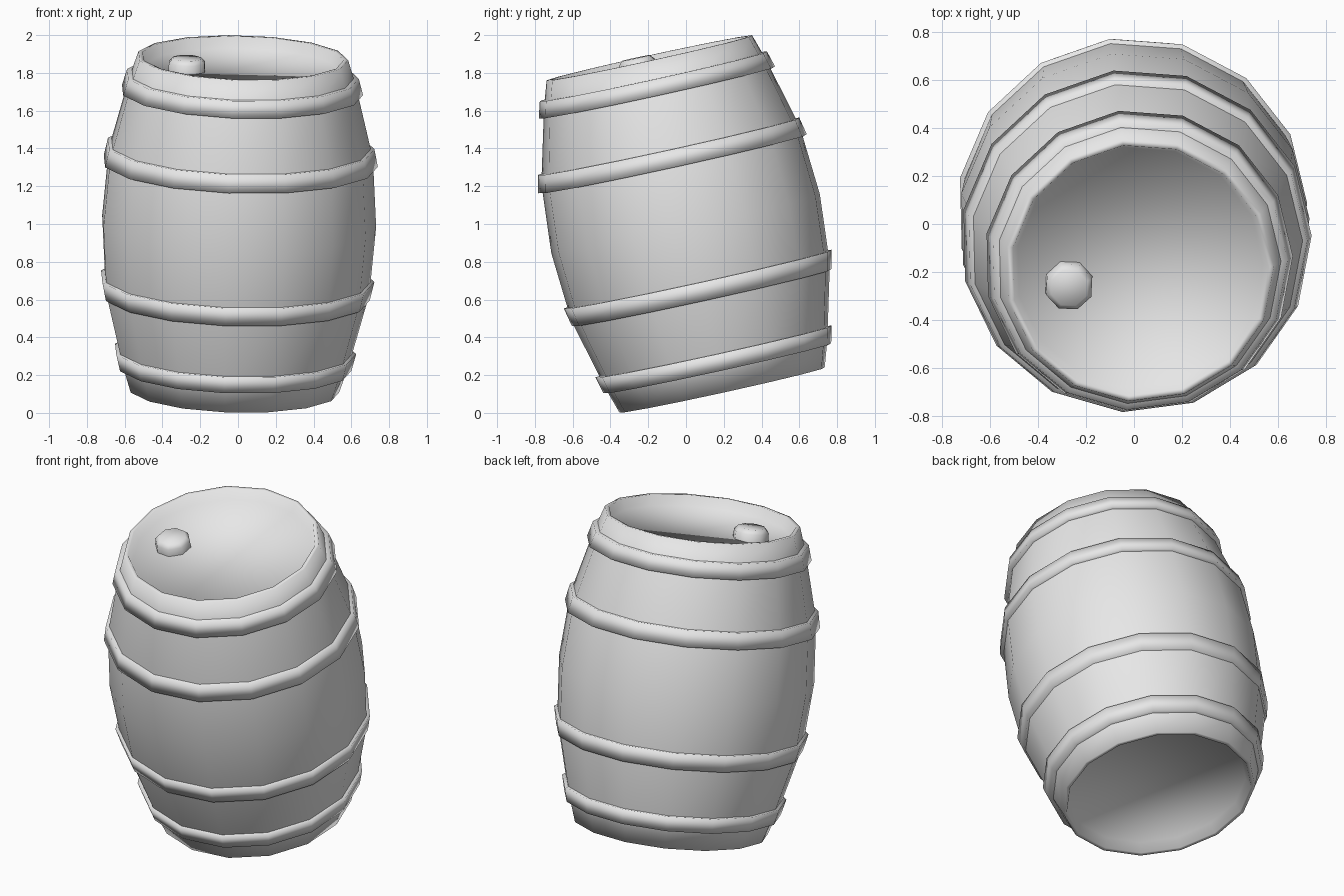
import bpy, bmesh, math
from mathutils import Matrix, Vector

if "Cube" in bpy.data.objects:
    bpy.data.objects.remove(bpy.data.objects["Cube"])

SIDES = 15
PHASE = math.radians(1.5)

grey = bpy.data.materials.new("light_grey")
grey.diffuse_color = (0.8, 0.8, 0.8, 1)
grey.use_nodes = True
grey.node_tree.nodes["Principled BSDF"].inputs["Base Color"].default_value = grey.diffuse_color

# Barrel frame: leaning towards the front and very slightly to the right
axis = Vector((0.026, -0.214, 0.977)).normalized()
lean = Matrix.Translation((0, 0, 1)) @ Vector((0, 0, 1)).rotation_difference(axis).to_matrix().to_4x4()


def lathe(name, profile, sides=SIDES, phase=PHASE, centre=(0, 0), cap_start=False, cap_end=False):
    """Revolve (radius, height) points round the barrel axis."""
    bm = bmesh.new()
    rings = []
    for r, h in profile:
        rings.append([bm.verts.new((centre[0] + r * math.cos(phase + math.tau * i / sides),
                                    centre[1] + r * math.sin(phase + math.tau * i / sides), h))
                      for i in range(sides)])
    for a, b in zip(rings, rings[1:]):
        for i in range(sides):
            j = (i + 1) % sides
            bm.faces.new((a[i], a[j], b[j], b[i]))
    if cap_start:
        bm.faces.new(rings[0][::-1])
    if cap_end:
        bm.faces.new(rings[-1])
    for f in bm.faces:
        f.smooth = True
    me = bpy.data.meshes.new(name)
    bm.to_mesh(me)
    bm.free()
    me.materials.append(grey)
    ob = bpy.data.objects.new(name, me)
    ob.matrix_world = lean
    bpy.context.collection.objects.link(ob)
    return ob


# Barrel body with a recessed head at both ends
half = [(0.732, 0), (0.705, 0.37), (0.605, 0.76), (0.56, 0.90), (0.537, 0.90), (0.515, 0.84)]
body = [(r, -h) for r, h in half[:0:-1]] + half
lathe("barrel_body", body, cap_start=True, cap_end=True)

# Four hoops: (radius, height) of the wide edge, then of the narrow edge
hoops = {"upper_hoop": (0.732, 0.325, 0.712, 0.42),
         "top_hoop": (0.644, 0.712, 0.619, 0.80),
         "lower_hoop": (0.730, -0.30, 0.708, -0.40),
         "bottom_hoop": (0.644, -0.692, 0.621, -0.783)}
for name, (r0, h0, r1, h1) in hoops.items():
    section = [(r0 - 0.05, h0), (r0, h0), (r1, h1), (r1 - 0.05, h1)]
    if h0 < 0:
        section.reverse()
    lathe(name, section)

# Bung on the top head
lathe("bung", [(0.104, 0.835), (0.102, 0.885), (0.08, 0.908)], sides=8, phase=math.radians(20),
      centre=(-0.293, -0.073), cap_end=True)
